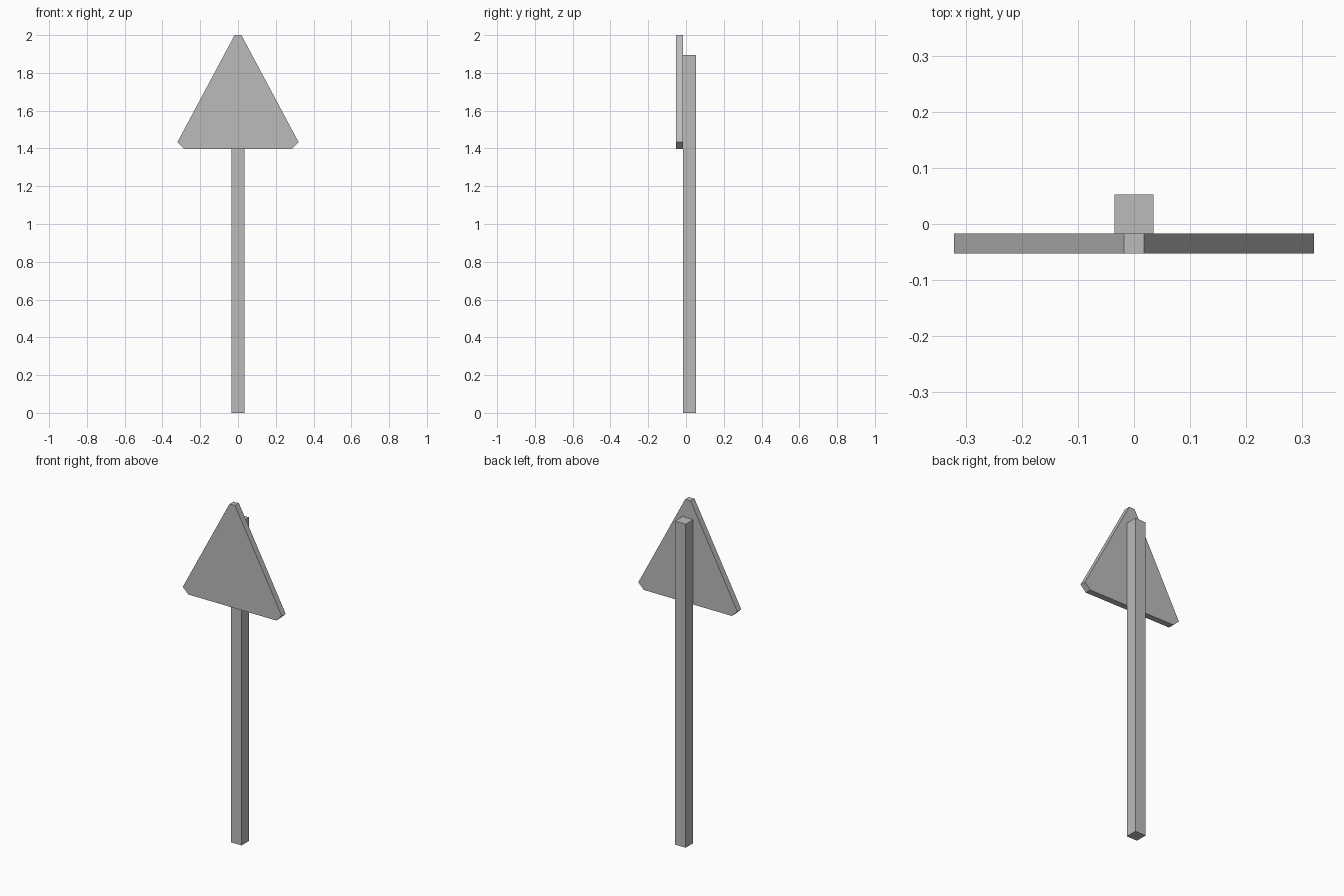
import bpy
import bmesh

cube = bpy.data.objects.get("Cube")
if cube:
    bpy.data.objects.remove(cube, do_unlink=True)

# Single plain grey
grey = bpy.data.materials.new("plain grey")
grey.use_nodes = True
color = (0.5, 0.5, 0.5, 1)
grey.diffuse_color = color
grey.node_tree.nodes["Principled BSDF"].inputs["Base Color"].default_value = color


def extrude_profile(name, half, y_front, y_back):
    """Mirror a right-hand (x, z) half profile and extrude it along y."""
    outline = half + [(-x, z) for x, z in reversed(half)]
    bm = bmesh.new()
    face = bm.faces.new([bm.verts.new((x, y_front, z)) for x, z in outline])
    result = bmesh.ops.extrude_face_region(bm, geom=[face])
    moved = [v for v in result["geom"] if isinstance(v, bmesh.types.BMVert)]
    bmesh.ops.translate(bm, verts=moved, vec=(0, y_back - y_front, 0))
    bmesh.ops.recalc_face_normals(bm, faces=bm.faces)
    mesh = bpy.data.meshes.new(name)
    bm.to_mesh(mesh)
    bm.free()
    mesh.materials.append(grey)
    obj = bpy.data.objects.new(name, mesh)
    bpy.context.collection.objects.link(obj)
    return obj


# Square post behind the plate
extrude_profile("post", [(0.035, 0), (0.035, 1.895)], -0.017, 0.053)

# Triangular plate with clipped corners
extrude_profile("sign_plate", [(0.285, 1.398), (0.321, 1.433), (0.018, 2.0)], -0.053, -0.017)
